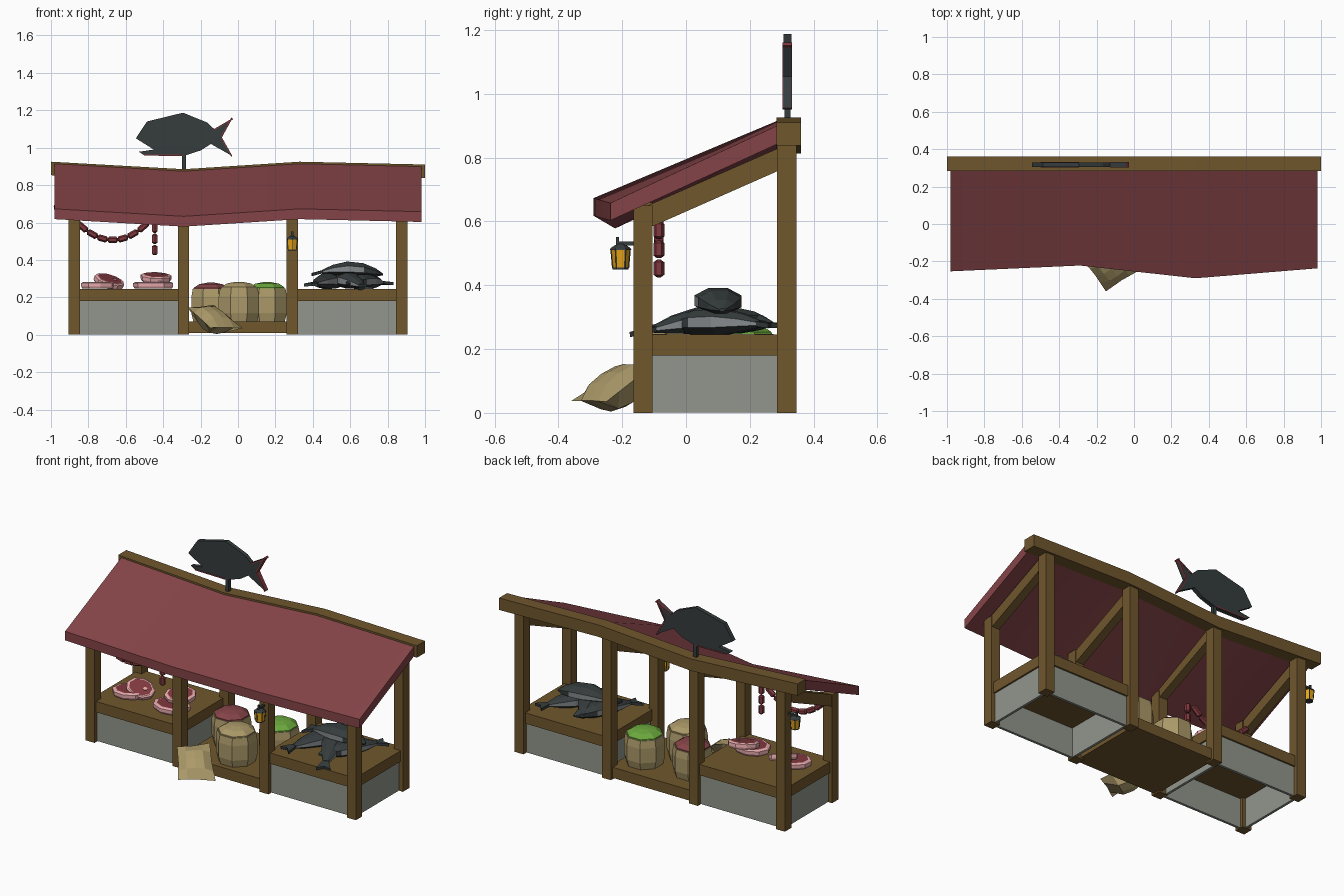
import bpy, bmesh, math
from mathutils import Vector, Matrix, Euler

if "Cube" in bpy.data.objects:
    bpy.data.objects.remove(bpy.data.objects["Cube"])

def mat(name, r, g, b):
    m = bpy.data.materials.new(name)
    m.diffuse_color = [((c + .055) / 1.055) ** 2.4 for c in (r, g, b)] + [1]
    m.use_nodes = True
    m.node_tree.nodes["Principled BSDF"].inputs["Base Color"].default_value = m.diffuse_color
    return m

WOOD = mat("wood", .44, .34, .175)
CLOTH = mat("canopy red", .52, .265, .28)
STONE = mat("grey panel", .57, .59, .55)
TAN = mat("sackcloth", .67, .6, .41)
DARK = mat("dark slate", .21, .235, .24)
PALE = mat("fish belly", .52, .54, .55)
PINK = mat("pink fat", .9, .66, .67)
MEAT = mat("meat red", .5, .22, .24)
GREEN = mat("green produce", .42, .66, .24)
AMBER = mat("amber glass", .95, .68, .1)

def finish(name, bm, *mats):
    bmesh.ops.recalc_face_normals(bm, faces=bm.faces[:])
    me = bpy.data.meshes.new(name)
    bm.to_mesh(me)
    bm.free()
    ob = bpy.data.objects.new(name, me)
    for m in mats:
        me.materials.append(m)
    bpy.context.collection.objects.link(ob)
    return ob

def loft(name, rings, mats, rule=None, mtx=None):
    """Skin a list of equal closed rings, cap both ends."""
    bm = bmesh.new()
    vs = [[bm.verts.new(p) for p in r] for r in rings]
    n = len(rings[0])
    for a, b in zip(vs, vs[1:]):
        for i in range(n):
            bm.faces.new((a[i], a[(i + 1) % n], b[(i + 1) % n], b[i]))
    bm.faces.new(vs[0][::-1])
    bm.faces.new(vs[-1])
    bmesh.ops.recalc_face_normals(bm, faces=bm.faces[:])
    if rule:
        for f in bm.faces:
            f.normal_update()
            f.material_index = rule(f)
    if mtx:
        bm.transform(mtx)
    return finish(name, bm, *mats)

def box(name, x0, x1, y0, y1, z0, z1, m, mtx=None):
    return loft(name, [[(x0, y0, z), (x1, y0, z), (x1, y1, z), (x0, y1, z)] for z in (z0, z1)], [m], mtx=mtx)

def disc(r, z, n, sx=1, sy=1):
    return [(sx * r * math.cos(math.tau * (i + .5) / n), sy * r * math.sin(math.tau * (i + .5) / n), z) for i in range(n)]

def at(x, y, z, rx=0, ry=0, rz=0):
    return Matrix.Translation((x, y, z)) @ Euler((math.radians(rx), math.radians(ry), math.radians(rz))).to_matrix().to_4x4()

# sagging roof line
SAG = [(-1, .925), (-.29, .885), (.33, .925), (1, .91)]
FRONT = [-.253, -.222, -.29, -.237]
def sag(x):
    for (a, za), (b, zb) in zip(SAG, SAG[1:]):
        if x <= b:
            return za + (zb - za) * (x - a) / (b - a)

loft("ridge_beam", [[(x, .283, z - .072), (x, .36, z - .072), (x, .36, z), (x, .283, z)] for x, z in SAG], [WOOD])
canopy = loft("canopy", [[(x * .98 if abs(x) == 1 else x, y, zz) for y, zz in
     ((f, z - .307), (.285, z - .068), (.285, z - .01), (f, z - .252))] for (x, z), f in zip(SAG, FRONT)], [CLOTH])
bpy.context.view_layer.objects.active = canopy
canopy.select_set(True)
bpy.ops.object.shade_smooth_by_angle(angle=math.radians(30))

# posts and straight rafters
for x in (-.875, -.292, .29, .875):
    s = sag(x)
    box("front_post", x - .03, x + .03, -.165, -.105, 0, s - .263, WOOD)
    box("back_post", x - .03, x + .03, .285, .347, 0, s - .01, WOOD)
    loft("rafter", [[(xx, -.12, .578), (xx, .29, .759), (xx, .29, .83), (xx, -.12, .65)]
                    for xx in (x - .025, x + .025)], [WOOD])

# side counters: hollow panels with a plank top
for a, b in ((-.89, -.3), (.3, .89)):
    box("counter_top", a, b, -.15, .33, .18, .245, WOOD)
    box("counter_front_panel", a + .01, b - .01, -.14, -.125, .002, .18, STONE)
    box("counter_back_panel", a + .01, b - .01, .305, .32, .002, .18, STONE)
    for x in (a + .01, b - .025):
        box("counter_side_panel", x, x + .015, -.125, .305, .002, .18, STONE)
box("middle_platform", -.28, .28, -.15, .33, .008, .072, WOOD)

# tubs of produce
for x, y, r, h, m in ((-.145, .145, .113, .172, CLOTH), (.005, -.02, .117, .176, TAN), (.155, .175, .115, .175, GREEN)):
    loft("produce_tub", [disc(r * k, h * t, 8) for k, t in ((.9, 0), (1, .25), (1, .75), (.93, 1), (.84, 1))],
         [TAN], mtx=at(x, y, .072))
    loft("produce_heap", [disc(r * k, h + d, 8) for k, d in ((.9, -.01), (.88, .006), (.6, .026), (.2, .034))],
         [m], mtx=at(x, y, .072))

# sack leaning on the post: a bulged pillow between four corners
A, B, C, D = map(Vector, ((-.268, -.2, .145), (-.13, -.085, .16), (.025, -.25, .035), (-.15, -.36, .037)))
mid = (A + B + C + D) / 4
nrm = (D - A).cross(B - A).normalized()
nrm *= 1 if nrm.z > 0 else -1
bm = bmesh.new()
N = 4
for side, bulge in ((1, .04), (-1, .085)):
    g = []
    for i in range(N + 1):
        for j in range(N + 1):
            u, v = i / N, j / N
            p = A.lerp(B, u).lerp(D.lerp(C, u), v)
            if u in (0, 1) or v in (0, 1):
                p = p.lerp(mid, .05 * (2 - abs(2 * u - 1) - abs(2 * v - 1)))
            p = p + nrm * side * bulge * (16 * u * (1 - u) * v * (1 - v)) ** .6
            p.z = max(p.z, .004)
            g.append(bm.verts.new(p))
    for i in range(N):
        for j in range(N):
            k = i * (N + 1) + j
            bm.faces.new((g[k], g[k + 1], g[k + N + 2], g[k + N + 1]))
bmesh.ops.remove_doubles(bm, verts=bm.verts[:], dist=.0005)
finish("leaning_sack", bm, TAN)

# steaks: pink rim, red cut face
for x, y, z, rx, ry, rz, r in ((-.745, .03, .246, 0, 0, 20, .095), (-.695, .06, .268, 24, 14, 10, .08),
                               (-.45, .01, .246, 0, 0, 0, .105), (-.44, .08, .286, 12, -3, 35, .085)):
    m = at(x, y, z, rx, ry, rz)
    loft("steak", [disc(r * k, t, 9, 1.05, .85) for k, t in ((.92, 0), (1, .012), (1, .03), (.88, .036), (.8, .036), (.76, .037))],
         [PINK, MEAT], lambda f: 1 if f.calc_center_median().z > .0364 and f.normal.z > .5 else 0, m)
    loft("steak_bone", [disc(r * .15, t, 6) for t in (.03, .04)], [PINK], mtx=m @ Matrix.Translation((r * .35, 0, 0)))

# fresh fish: lofted body with pale flanks and a flat tail fan
def fish(x, y, z, L, W, H, ry, rz, bend):
    rings = []
    for t, k in ((-.5, .12), (-.4, .55), (-.22, .92), (0, 1), (.2, .68), (.36, .25)):
        rings.append([(t * L, W / 2 * k * math.cos(a), H / 2 * k * math.sin(a) - bend * 4 * t * t)
                      for a in (math.tau * (i + .5) / 8 for i in range(8))])
    m = at(x, y, z, 0, ry, rz)
    loft("fish_body", rings, [DARK, PALE],
         lambda f: 1 if abs(f.normal.y) > .3 and abs(f.normal.z) < .5 and f.calc_center_median().x > -.3 * L else 0, m)
    tail = [(.33, -.1), (.5, -.32), (.46, 0), (.5, .32), (.33, .1)]
    loft("fish_tail", [[(a * L, b * W, d - bend * 4 * a * a) for a, b in tail] for d in (-.008, .008)], [DARK], mtx=m)

fish(.475, .08, .287, .42, .13, .09, 2, -114, .014)
fish(.6, .045, .289, .45, .13, .09, 6, -68, .02)
fish(.69, .11, .285, .4, .13, .09, 0, 58, .012)
fish(.585, .1, .352, .38, .16, .085, 0, 184, .03)

# sausage string: links along a sagging curve plus a hanging end
path = [(-.86 + .38 * i / 7, .505 + .095 * ((i - 3.5) / 3.5) ** 2) for i in range(8)]
links = list(zip(path, path[1:])) + [((-.445, .6 - .06 * i), (-.445, .545 - .06 * i)) for i in range(3)]
for (xa, za), (xb, zb) in links:
    p, q = Vector((xa, -.085, za)), Vector((xb, -.085, zb))
    d = q - p
    loft("sausage", [disc(r, t * d.length, 6) for r, t in ((.006, 0), (.017, .14), (.017, .86), (.006, 1))], [MEAT],
         mtx=Matrix.Translation(p) @ d.to_track_quat('Z', 'Y').to_matrix().to_4x4())

# lanterns: one on a front post, one on the outer side of a back post
for m in (at(.29, -.205, .45), at(-.952, .315, .625, 0, 0, -90)):
    box("lantern_bracket", -.006, .006, -.01, .045, .075, .087, DARK, m)
    box("lantern_hook", -.006, .006, -.015, -.005, .075, .102, DARK, m)
    loft("lantern_glass", [disc(r, z, 6) for r, z in ((.025, .005), (.03, .06))], [AMBER], mtx=m)
    loft("lantern_base", [disc(.025, z, 6) for z in (0, .007)], [DARK], mtx=m)
    loft("lantern_cap", [disc(r, z, 6) for r, z in ((.034, .06), (.031, .067), (.01, .08))], [DARK], mtx=m)
    for i in range(6):
        a = math.tau * (i + .5) / 6
        loft("lantern_bar", [[(r * math.cos(a) + .002 * dx, r * math.sin(a) + .002 * dy, z)
                              for dx, dy in ((-1, -1), (1, -1), (1, 1), (-1, 1))] for r, z in ((.025, .004), (.03, .062))],
             [DARK], mtx=m)

# fish-shaped shop sign on a pole, with thin red trim on mouth and tail
sign = [(-.546, 1.05), (-.487, 1.14), (-.294, 1.187), (-.166, 1.135), (-.128, 1.1), (-.03, 1.157), (-.086, 1.055),
        (-.03, .955), (-.145, 1.02), (-.2, .985), (-.294, .955), (-.5, .958), (-.53, .978), (-.45, .99)]
loft("fish_sign", [[(x, y, z) for x, z in sign] for y in (.305, .33)], [DARK])
for i in (4, 5, 6, 10):
    (xa, za), (xb, zb) = sign[i], sign[i + 1]
    n = Vector((zb - za, xa - xb)).normalized() * .007
    loft("sign_trim", [[(xa, y, za), (xb, y, zb), (xb + n.x, y, zb + n.y), (xa + n.x, y, za + n.y)] for y in (.303, .332)], [MEAT])
box("sign_pole", -.3, -.278, .308, .328, .87, .97, DARK)
